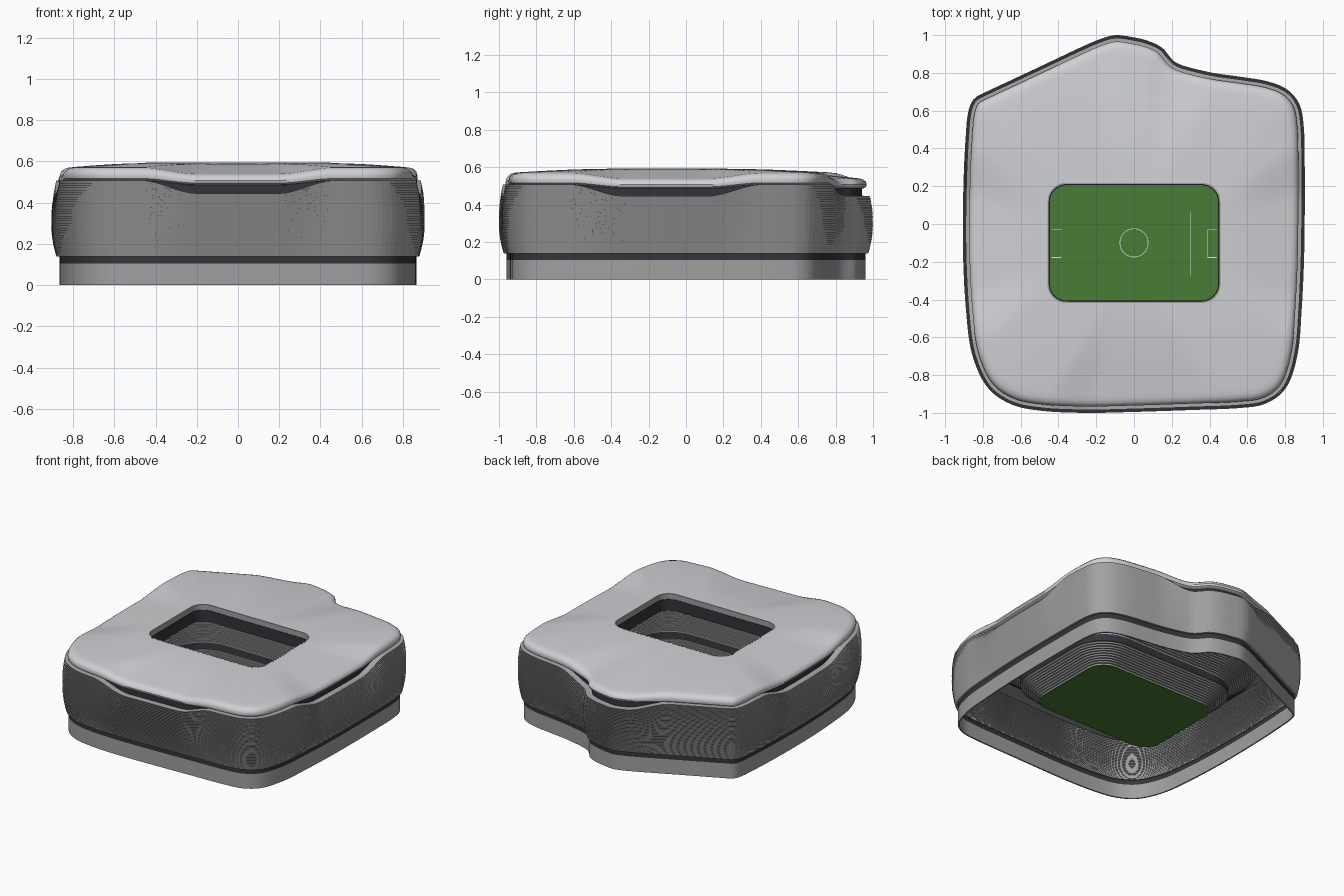
import bpy, bmesh, math
from mathutils import Vector

cube = bpy.data.objects.get("Cube")
if cube:
    bpy.data.objects.remove(cube, do_unlink=True)


def material(name, rgb):
    m = bpy.data.materials.new(name)
    m.use_nodes = True
    m.diffuse_color = (*rgb, 1)
    m.node_tree.nodes["Principled BSDF"].inputs["Base Color"].default_value = (*rgb, 1)
    return m


ROOF = material("roof pale grey", (0.63, 0.635, 0.66))
WALL = material("wall grey", (0.35, 0.35, 0.35))
SLAT = material("slat grey", (0.4, 0.4, 0.4))
DARK = material("dark glass", (0.034, 0.034, 0.043))
SEAT = material("stand grey", (0.32, 0.32, 0.32))
GRASS = material("grass green", (0.065, 0.2, 0.035))
WHITE = material("line white", (0.8, 0.8, 0.8))

# Plan outline of the building, clockwise from the back peak
PLAN = [(-.1, 1), (0, .988), (.08, .968), (.15, .933), (.19, .885), (.225, .853), (.29, .83),
        (.42, .8), (.56, .78), (.7, .757), (.81, .713), (.878, .63), (.9, .5), (.904, .3),
        (.904, .05), (.9, -.2), (.888, -.45), (.868, -.68), (.81, -.86), (.7, -.95),
        (.55, -.975), (.3, -.985), (0, -.995), (-.25, -1), (-.48, -.99), (-.65, -.955),
        (-.78, -.86), (-.86, -.68), (-.89, -.45), (-.904, -.2), (-.906, .05), (-.9, .3),
        (-.89, .48), (-.882, .57), (-.865, .635), (-.835, .673), (-.77, .706), (-.65, .762),
        (-.45, .856), (-.3, .927), (-.19, .975)]
COUNT = 240
CENTRE = Vector((0, -.1))


def spline(points, sub=12):
    p = [Vector(q) for q in points]
    out = []
    for i in range(len(p)):
        a, b, c, d = (p[(i + k) % len(p)] for k in (-1, 0, 1, 2))
        for s in range(sub):
            t = s / sub
            out.append(.5 * (2 * b + (c - a) * t + (2 * a - 5 * b + 4 * c - d) * t ** 2
                             + (3 * b - a - 3 * c + d) * t ** 3))
    return out


def resample(pts, n):
    ring = pts + [pts[0]]
    total = sum((q - p).length for p, q in zip(ring, ring[1:]))
    out, walked = [], 0
    for p, q in zip(ring, ring[1:]):
        step = (q - p).length
        while len(out) < n and len(out) * total / n < walked + step:
            out.append(p.lerp(q, (len(out) * total / n - walked) / step))
        walked += step
    return out


OUTLINE = resample(spline(PLAN), COUNT)
NORMALS = []
for i, p in enumerate(OUTLINE):
    tan = OUTLINE[(i + 1) % COUNT] - OUTLINE[i - 1]
    NORMALS.append(Vector((-tan.y, tan.x)).normalized())


def fade(v, lo, hi):
    t = min(max((v - lo) / (hi - lo), 0), 1)
    return 1 - t * t * (3 - 2 * t)


# How far the edge sags at the middle of each side
DIP = [max(fade(abs(p.x), .2, .47), fade(abs(p.y + .11), .22, .52)) for p in OUTLINE]


def shell(inset, z, sag=0):
    """Loop following the plan, moved inward and lowered mid-side."""
    return [Vector((p.x - n.x * inset, p.y - n.y * inset, z - sag * d))
            for p, n, d in zip(OUTLINE, NORMALS, DIP)]


def bowl(offset, z):
    """Rounded rectangle around the pitch, matched by direction to the plan."""
    hw, hh, r = .45 + offset, .31 + offset, .09 + max(offset, 0)
    loop = []
    for p in OUTLINE:
        ray = (p - CENTRE).normalized()
        lo, hi = 0, 2
        for _ in range(24):
            mid = (lo + hi) / 2
            qx, qy = abs(ray.x * mid) - hw + r, abs(ray.y * mid) - hh + r
            dist = math.hypot(max(qx, 0), max(qy, 0)) + min(max(qx, qy), 0) - r
            lo, hi = (mid, hi) if dist < 0 else (lo, mid)
        loop.append(Vector((*(CENTRE + ray * lo), z)))
    return loop


def blend(a, b, t, z, sag):
    out = [p.lerp(q, t) for p, q in zip(a, b)]
    for v, d in zip(out, DIP):
        v.z = z - sag * d
    return out


def finish(name, bm, mats, smooth):
    mesh = bpy.data.meshes.new(name)
    bm.to_mesh(mesh)
    bm.free()
    for m in mats:
        mesh.materials.append(m)
    ob = bpy.data.objects.new(name, mesh)
    bpy.context.scene.collection.objects.link(ob)
    if smooth:
        bpy.ops.object.select_all(action='DESELECT')
        ob.select_set(True)
        bpy.context.view_layer.objects.active = ob
        bpy.ops.object.shade_smooth_by_angle(angle=math.radians(35))


def loft(name, loops, mats, rule=lambda i: 0, closed=False, cap=False, smooth=True):
    bm = bmesh.new()
    rings = [[bm.verts.new(v) for v in loop] for loop in loops]
    pairs = list(zip(rings, rings[1:])) + ([(rings[-1], rings[0])] if closed else [])
    for i, (a, b) in enumerate(pairs):
        for k in range(COUNT):
            j = (k + 1) % COUNT
            bm.faces.new((a[k], b[k], b[j], a[j])).material_index = rule(i)
    if cap:
        bm.faces.new(rings[-1])
    bmesh.ops.recalc_face_normals(bm, faces=bm.faces)
    finish(name, bm, mats, smooth)


# Plinth, the dark band above it, and the glazing that shows in the gap under the roof
loft("plinth", [shell(.05, .105), shell(.05, 0), shell(.04, 0), shell(.04, .105)], [WALL], closed=True)
loft("plinth_band", [shell(.05, .105), shell(.04, .105), shell(.04, .145)], [DARK])
loft("gap_glazing", [shell(.06, .42), shell(.06, .515, .03)], [DARK])

# Louvred facade: slats leaning slightly outward, each with a narrow ledge on top
SLATS, BOTTOM, HEIGHT = 32, .14, .368
loops = [shell(.045, BOTTOM)]
for i in range(SLATS):
    t = i / SLATS
    bulge = .022 * max(1 - t / .45, 0) ** 2 + .018 * max((t - .6) / .4, 0) ** 2
    for inset, f in ((bulge + .0045, 0), (bulge, 1)):
        z = BOTTOM + HEIGHT * (i + f) / SLATS
        loops.append(shell(inset, z, .17 * (z - BOTTOM)))
loops.append(shell(.059, BOTTOM + HEIGHT, .17 * HEIGHT))
loft("louvred_facade", loops, [SLAT], smooth=False)

# Roof with a rolled outer edge, rising to the rectangular opening
edge = shell(.1, .573, .03)
mouth = bowl(0, .592)
roof = [bowl(.03, .555), blend(shell(.1, .51), bowl(0, .55), .5, .525, .012),
        shell(.075, .506, .02), shell(.05, .508, .021), shell(.038, .517, .022),
        shell(.034, .533, .025), shell(.039, .551, .028), shell(.053, .564, .03),
        shell(.073, .57, .03), edge,
        blend(edge, mouth, .25, .58, .02), blend(edge, mouth, .5, .586, .011),
        blend(edge, mouth, .75, .59, .003), bowl(.006, .592)]
loft("roof", roof, [ROOF, DARK], lambda i: 1 if i < 2 else 0)
loft("opening_fascia", [bowl(.03, .555), bowl(-.001, .555), bowl(-.001, .594), bowl(.008, .594)], [WALL])
loft("opening_glass", [bowl(.014, .555), bowl(-.004, .555), bowl(-.004, .475), bowl(.014, .475)],
     [DARK], closed=True)


# Stepped seating tiers with dark bands between
def tier(name, start, end, z0, z1, steps):
    rings = []
    for i in range(steps):
        o = start + (end - start) * i / steps
        rise = (z1 - z0) / steps
        rings += [bowl(o, z0 + rise * i), bowl(o, z0 + rise * (i + 1))]
    rings.append(bowl(end, z1))
    loft(name, rings, [SEAT], smooth=False)


tier("lower_stand", .038, .16, .09, .2, 10)
loft("middle_band", [bowl(.16, .2), bowl(.165, .245)], [DARK])
tier("upper_stand", .165, .35, .245, .385, 14)
loft("upper_concourse", [bowl(.35, .385), bowl(.352, .41), shell(.062, .42)], [SEAT])

# Pitch and painted lines
PITCH_Z = .09
loft("pitch", [bowl(.039, PITCH_Z - .004), bowl(.039, PITCH_Z)], [GRASS], cap=True, smooth=False)


def line(name, x0, y0, x1, y1, w=.002):
    bm = bmesh.new()
    z = PITCH_Z + .003
    corners = ((x0 - w, y0 - w), (x1 + w, y0 - w), (x1 + w, y1 + w), (x0 - w, y1 + w))
    bm.faces.new([bm.verts.new((x, y, z)) for x, y in corners])
    finish(name, bm, [WHITE], False)


line("long_line", .3, -.27, .3, .065)
line("box_front_line", .39, -.178, .39, -.03)
for y, side in ((-.178, "front"), (-.03, "back")):
    line("left_box_" + side, .39, y, .435, y)
    line("right_box_" + side, -.435, y, -.385, y)

bm = bmesh.new()
rings = [[bm.verts.new((r * math.cos(k * math.tau / 48), CENTRE.y + r * math.sin(k * math.tau / 48),
                        PITCH_Z + .003)) for k in range(48)] for r in (.073, .0765)]
for k in range(48):
    j = (k + 1) % 48
    bm.faces.new((rings[0][k], rings[1][k], rings[1][j], rings[0][j]))
finish("centre_circle", bm, [WHITE], False)
